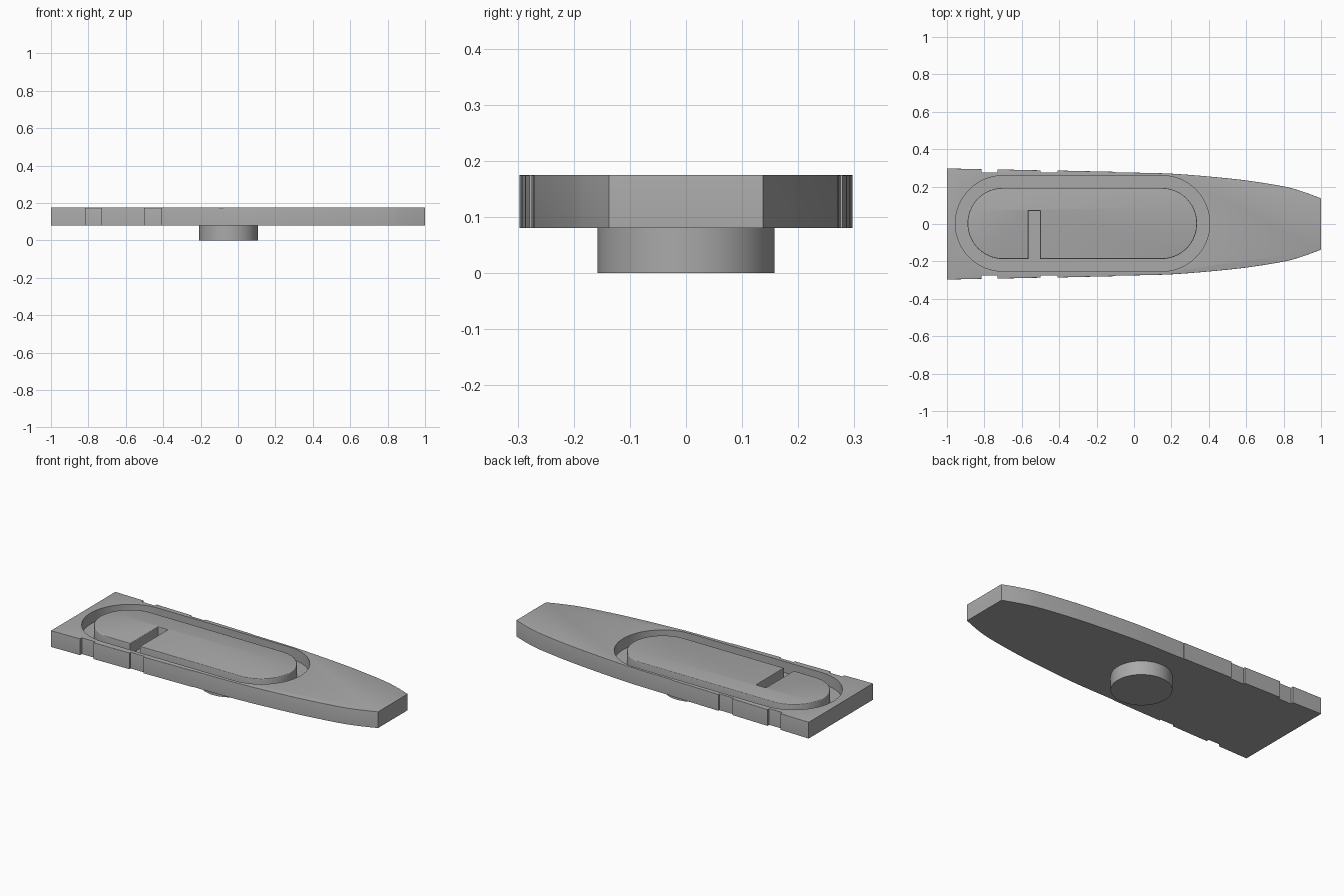
import bpy, bmesh, math

cube = bpy.data.objects.get("Cube")
if cube:
    bpy.data.objects.remove(cube, do_unlink=True)

grey = bpy.data.materials.new("plain grey")
grey.use_nodes = True
GREY = (0.4, 0.4, 0.4, 1)
grey.diffuse_color = GREY
grey.node_tree.nodes["Principled BSDF"].inputs["Base Color"].default_value = GREY

FLOOR, BOTTOM, TOP = 0.11, 0.08, 0.175
MID_Y = 0.003


def prism(name, outline, low, high, bevel=0):
    """Extrude an anticlockwise outline, optionally rounding its top rim."""
    bm = bmesh.new()
    base = bm.faces.new([bm.verts.new((x, y, low)) for x, y in outline])
    new = bmesh.ops.extrude_face_region(bm, geom=[base], use_keep_orig=True)["geom"]
    top = [g for g in new if isinstance(g, bmesh.types.BMVert)]
    bmesh.ops.translate(bm, verts=top, vec=(0, 0, high - low))
    bmesh.ops.recalc_face_normals(bm, faces=bm.faces)
    if bevel:
        rim = [e for e in bm.edges if all(v in top for v in e.verts)]
        bmesh.ops.bevel(bm, geom=rim, offset=bevel, segments=3, profile=0.5,
                        affect='EDGES', clamp_overlap=True)
    mesh = bpy.data.meshes.new(name)
    bm.to_mesh(mesh)
    bm.free()
    obj = bpy.data.objects.new(name, mesh)
    bpy.context.collection.objects.link(obj)
    mesh.materials.append(grey)
    return obj


def arc(cx, cy, r, start, end, steps):
    angles = [math.radians(start + (end - start) * i / steps) for i in range(steps + 1)]
    return [(cx + r * math.cos(a), cy + r * math.sin(a)) for a in angles]


def stadium(x0, x1, r):
    return (arc(x1 - r, MID_Y, r, -90, 90, 32)
            + arc(x0 + r, MID_Y, r, 90, 270, 32))


def curve_side(points, steps=6):
    """Catmull-Rom curve through the given side points."""
    pts = [points[0]] + points + [points[-1]]
    out = []
    for p0, p1, p2, p3 in zip(pts, pts[1:], pts[2:], pts[3:]):
        for i in range(steps):
            t = i / steps
            out.append(tuple(0.5 * (2 * b + (c - a) * t + (2 * a - 5 * b + 4 * c - d) * t * t
                                    + (3 * b - a - 3 * c + d) * t ** 3)
                             for a, b, c, d in zip(p0, p1, p2, p3)))
    return out + [points[-1]]


# Hull: stepped side plates aft, then a curve tapering to the blunt bow
side = [(-1, 0.297), (-0.815, 0.293), (-0.815, 0.276), (-0.73, 0.276),
        (-0.73, 0.292), (-0.5, 0.287), (-0.5, 0.276), (-0.41, 0.276),
        (-0.41, 0.286), (-0.1, 0.279), (-0.1, 0.276)]
side += curve_side([(0.1, 0.273), (0.22, 0.268), (0.4, 0.254), (0.6, 0.233),
                    (0.8, 0.201), (0.9, 0.174), (1, 0.137)])
outline = [(x, -y) for x, y in side] + side[::-1]
hull = prism("hull", outline, BOTTOM, TOP, 0.007)

# Oval recess cut into the deck
cutter = prism("recess_cutter", stadium(-0.955, 0.405, 0.256), FLOOR, TOP + 0.1)
cutter.hide_render = True
cutter.hide_viewport = True
cut = hull.modifiers.new("recess", 'BOOLEAN')
cut.operation = 'DIFFERENCE'
cut.solver = 'EXACT'
cut.object = cutter
bpy.context.view_layer.objects.active = hull
bpy.ops.object.modifier_apply(modifier=cut.name)
bpy.data.objects.remove(cutter, do_unlink=True)

# Raised oval island with a slot from its front side
edge = MID_Y - 0.19
slot = [(-0.565, edge), (-0.565, 0.07), (-0.502, 0.07), (-0.502, edge)]
island = prism("deck_island", stadium(-0.89, 0.337, 0.19) + slot, FLOOR, TOP, 0.004)

# Round peg below
peg = prism("bottom_peg", arc(-0.05, 0, 0.158, 0, 360, 64)[:-1], 0, BOTTOM)

for obj in (hull, island, peg):
    bpy.ops.object.select_all(action='DESELECT')
    obj.select_set(True)
    bpy.context.view_layer.objects.active = obj
    bpy.ops.object.shade_smooth_by_angle(angle=math.radians(35))
